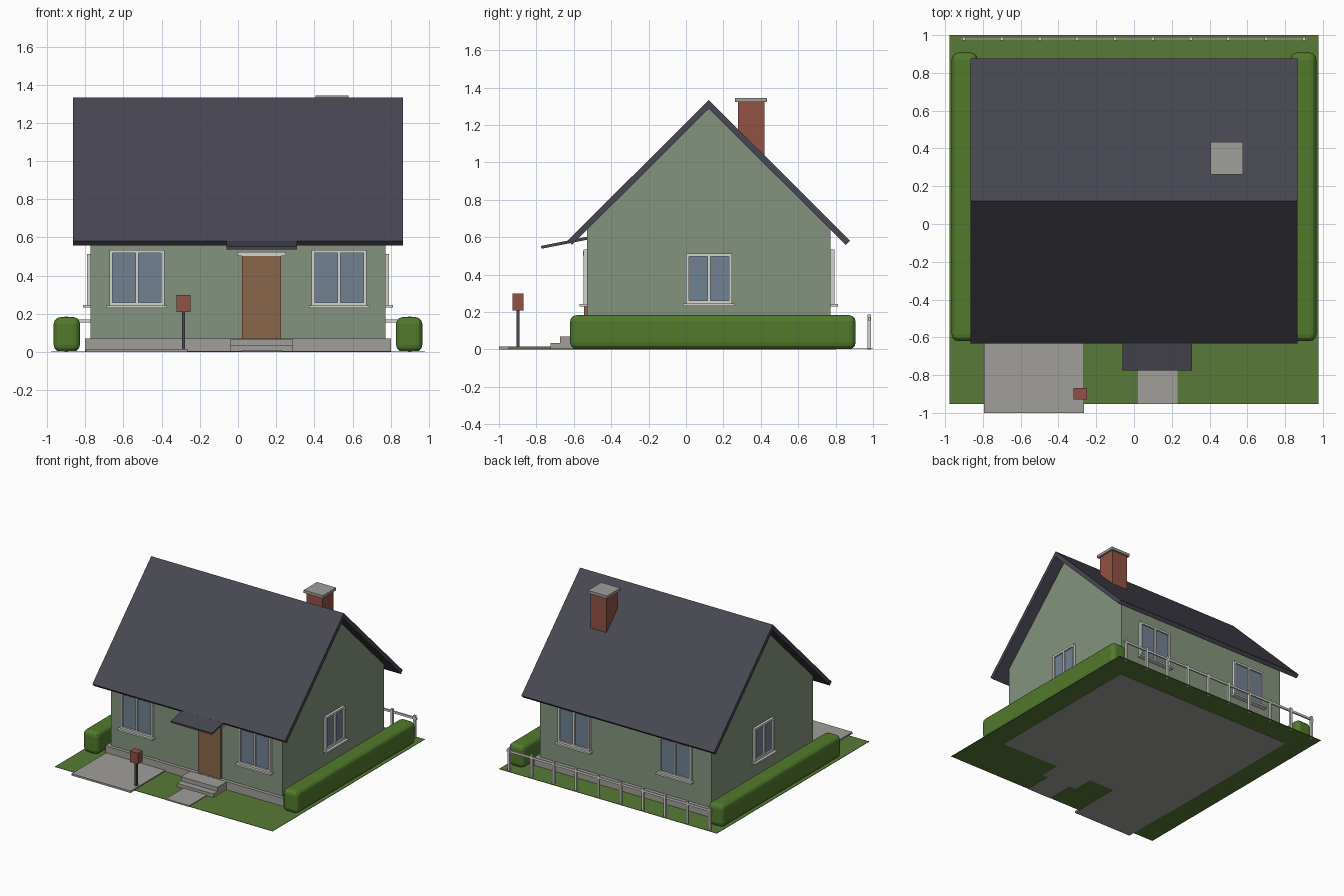
import bpy, bmesh, math
from mathutils import Matrix, Vector

if "Cube" in bpy.data.objects:
    bpy.data.objects.remove(bpy.data.objects["Cube"])


def material(name, srgb):
    m = bpy.data.materials.new(name)
    lin = [((c / 255 + 0.055) / 1.055) ** 2.4 for c in srgb]
    m.diffuse_color = (*lin, 1)
    m.use_nodes = True
    m.node_tree.nodes["Principled BSDF"].inputs["Base Color"].default_value = m.diffuse_color
    return m


WALL = material("sage wall", (133, 148, 127))
ROOF = material("dark slate", (72, 71, 82))
TRIM = material("pale trim", (212, 212, 207))
GLASS = material("window glass", (113, 129, 145))
DOOR = material("brown door", (138, 102, 74))
BRICK = material("red brick", (146, 82, 69))
CONCRETE = material("concrete", (160, 159, 154))
HEDGE = material("hedge green", (82, 122, 44))
LAWN = material("lawn green", (89, 122, 55))


def finish(name, bm, mat, matrix=None):
    if matrix is not None:
        bm.transform(matrix)
    bmesh.ops.recalc_face_normals(bm, faces=bm.faces)
    mesh = bpy.data.meshes.new(name)
    bm.to_mesh(mesh)
    bm.free()
    mesh.materials.append(mat)
    obj = bpy.data.objects.new(name, mesh)
    bpy.context.collection.objects.link(obj)
    return obj


def box(name, x, y, z, mat, matrix=None):
    """Box from (min, max) ranges on each axis."""
    bm = bmesh.new()
    bmesh.ops.create_cube(bm, size=1)
    for v in bm.verts:
        v.co = Vector(r[0] if c < 0 else r[1] for r, c in zip((x, y, z), v.co))
    return finish(name, bm, mat, matrix)


def extrude_x(name, profile, x0, x1, mat):
    """Side profile of (y, z) points pushed along x."""
    bm = bmesh.new()
    face = bm.faces.new([bm.verts.new((x0, y, z)) for y, z in profile])
    new = bmesh.ops.extrude_face_region(bm, geom=[face])["geom"]
    bmesh.ops.translate(bm, vec=(x1 - x0, 0, 0),
                        verts=[g for g in new if isinstance(g, bmesh.types.BMVert)])
    return finish(name, bm, mat)


def window(name, cx, cy, angle, w, z0, z1):
    """Two-pane window with sill; local -y faces outwards."""
    m = Matrix.Translation((cx, cy, 0)) @ Matrix.Rotation(math.radians(angle), 4, 'Z')
    h, t, deep = w / 2, 0.016, (-0.02, 0.005)
    box(name + "_glass", (-h + t / 2, h - t / 2), (-0.008, 0.002),
        (z0 + t / 2, z1 - t / 2), GLASS, m)
    for i, x in enumerate((-h, -t / 2, h - t)):
        box(f"{name}_upright_{i}", (x, x + t), deep, (z0 + t, z1 - t), TRIM, m)
    for part, z in (("bottom", z0), ("top", z1 - t)):
        box(f"{name}_{part}_rail", (-h, h), deep, (z, z + t), TRIM, m)
    box(name + "_sill", (-h - 0.014, h + 0.014), (-0.04, 0.005),
        (z0 - 0.013, z0), TRIM, m)


# Plot: lawn, driveway, path and steps
box("lawn", (-0.978, 0.978), (-0.953, 1.0), (0.002, 0.005), LAWN)
box("driveway", (-0.795, -0.264), (-1.0, -0.55), (0, 0.015), CONCRETE)
box("path", (0.02, 0.23), (-0.953, -0.72), (0, 0.011), CONCRETE)
box("lower_step", (-0.04, 0.286), (-0.725, -0.55), (0, 0.034), CONCRETE)
box("upper_step", (-0.04, 0.286), (-0.674, -0.55), (0.034, 0.068), CONCRETE)

# House body with gables
box("foundation", (-0.802, 0.802), (-0.557, 0.801), (0, 0.07), CONCRETE)
extrude_x("walls", [(-0.529, 0.07), (0.773, 0.07), (0.773, 0.65),
                    (0.122, 1.30), (-0.529, 0.65)], -0.772, 0.772, WALL)
extrude_x("roof", [(-0.633, 0.582), (0.122, 1.333), (0.877, 0.582),
                   (0.854, 0.559), (0.122, 1.287), (-0.610, 0.559)],
          -0.865, 0.865, ROOF)

# Chimney
box("chimney", (0.421, 0.563), (0.277, 0.419), (0.85, 1.322), BRICK)
box("chimney_cap", (0.406, 0.578), (0.262, 0.434), (1.322, 1.344), CONCRETE)

# Windows on all four sides
for side, s in (("left", -1), ("right", 1)):
    window(f"front_window_{side}", s * 0.53, -0.529, 0, 0.288, 0.243, 0.535)
    window(f"back_window_{side}", s * 0.455, 0.773, 180, 0.288, 0.243, 0.535)
    window(f"side_window_{side}", s * 0.772, 0.122, s * 90, 0.246, 0.245, 0.513)

# Door, header and canopy
box("door", (0.022, 0.226), (-0.545, -0.52), (0.068, 0.502), DOOR)
box("door_header", (-0.004, 0.252), (-0.552, -0.52), (0.502, 0.524), TRIM)
extrude_x("door_canopy", [(-0.775, 0.553), (-0.525, 0.603),
                          (-0.525, 0.587), (-0.773, 0.538)], -0.06, 0.308, ROOF)

# Rounded hedges along both sides
for side, x in (("left", (-0.965, -0.828)), ("right", (0.828, 0.965))):
    hedge = box(f"hedge_{side}", x, (-0.62, 0.907), (0.002, 0.183), HEDGE)
    bevel = hedge.modifiers.new("rounding", 'BEVEL')
    bevel.width, bevel.segments = 0.035, 3

# Back fence
for i in range(10):
    x = -0.9 + 0.2 * i
    box(f"fence_post_{i}", (x - 0.009, x + 0.009), (0.971, 0.989), (0, 0.186), TRIM)
box("fence_rail", (-0.92, 0.92), (0.974, 0.986), (0.154, 0.171), TRIM)

# Mailbox
box("mailbox_post", (-0.293, -0.277), (-0.906, -0.890), (0.015, 0.21), ROOF)
box("mailbox", (-0.321, -0.249), (-0.928, -0.868), (0.209, 0.298), BRICK)
